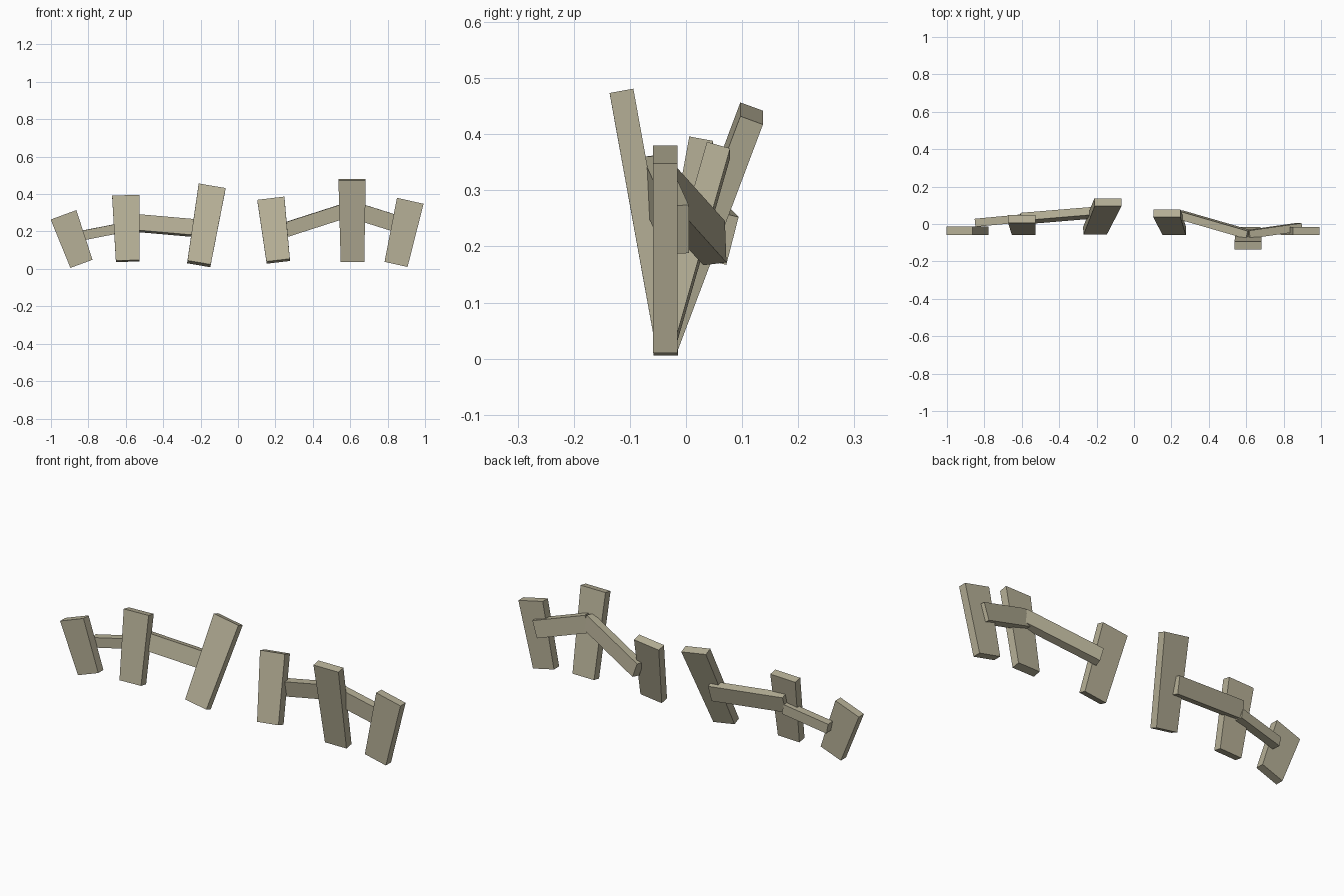
import bpy, bmesh
from mathutils import Vector, Matrix
from math import radians

if "Cube" in bpy.data.objects:
    bpy.data.objects.remove(bpy.data.objects["Cube"])

wood = bpy.data.materials.new("weathered_wood")
wood.diffuse_color = (0.47, 0.435, 0.31, 1)
wood.use_nodes = True
wood.node_tree.nodes["Principled BSDF"].inputs["Base Color"].default_value = wood.diffuse_color


def beam(name, a, b, wide, deep, size_a, size_b):
    """Box from a to b; wide/deep are its cross axes, sizes given at each end."""
    bm = bmesh.new()
    rings = []
    for p, (w, d) in ((a, size_a), (b, size_b)):
        rings.append([bm.verts.new(p + wide * w / 2 * i + deep * d / 2 * j)
                      for i, j in ((-1, -1), (1, -1), (1, 1), (-1, 1))])
    lo, hi = rings
    bm.faces.new(lo)
    bm.faces.new(hi)
    for i in range(4):
        k = (i + 1) % 4
        bm.faces.new((lo[i], lo[k], hi[k], hi[i]))
    bmesh.ops.recalc_face_normals(bm, faces=bm.faces)
    mesh = bpy.data.meshes.new(name)
    bm.to_mesh(mesh)
    bm.free()
    mesh.materials.append(wood)
    ob = bpy.data.objects.new(name, mesh)
    bpy.context.collection.objects.link(ob)


def post(i, foot, head):
    """Leaning board, slightly wider at the top."""
    a, b = Vector(foot), Vector(head)
    d = (b - a).normalized()
    wide = Vector((d.z, 0, -d.x)).normalized()
    beam(f"fence_post_{i}", a, b, wide, d.cross(wide), (0.126, 0.043), (0.146, 0.043))


def rail(i, start, end, height, roll):
    """Crooked rail behind the posts; positive roll leans its top backwards."""
    a, b = Vector(start), Vector(end)
    d = (b - a).normalized()
    deep = Vector((0, 0, 1)).cross(d).normalized()
    deep = Matrix.Rotation(-radians(roll), 3, d) @ deep
    tall = d.cross(deep)
    beam(f"fence_rail_{i}", a, b, tall, deep, (height, 0.043), (height, 0.043))


# Posts: foot centre, head centre
posts = [
    ((-0.837, -0.036, 0.027), (-0.933, -0.036, 0.289)),
    ((-0.590, -0.037, 0.042), (-0.600, 0.027, 0.390)),
    ((-0.209, -0.037, 0.027), (-0.139, 0.117, 0.437)),
    ((0.215, -0.037, 0.041), (0.176, 0.058, 0.372)),
    ((0.612, -0.036, 0.041), (0.610, -0.115, 0.477)),
    ((0.845, -0.037, 0.024), (0.921, -0.037, 0.364)),
]
for i, (f, h) in enumerate(posts, 1):
    post(i, f, h)

# Rails: two joining each group of three posts
rails = [
    ((-0.845, 0.007, 0.176), (-0.600, 0.030, 0.224), 0.052, 0),
    ((-0.607, 0.028, 0.251), (-0.195, 0.062, 0.215), 0.088, 14),
    ((0.245, 0.050, 0.206), (0.615, -0.057, 0.325), 0.078, -7),
    ((0.605, -0.056, 0.318), (0.885, -0.016, 0.230), 0.090, -3),
]
for i, r in enumerate(rails, 1):
    rail(i, *r)
